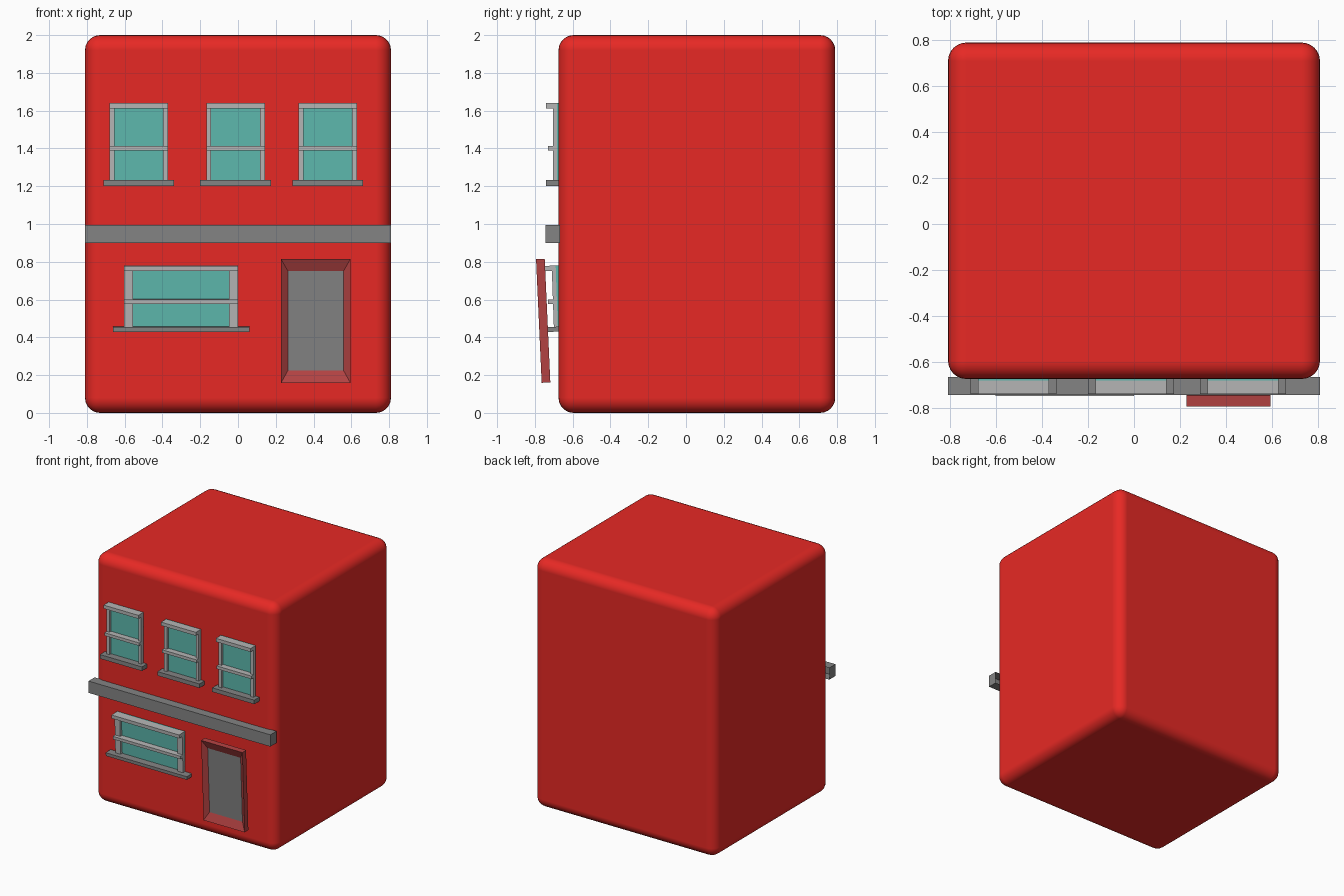
import bpy, bmesh, math
from mathutils import Matrix, Vector

if "Cube" in bpy.data.objects:
    bpy.data.objects.remove(bpy.data.objects["Cube"])


def material(name, rgb):
    m = bpy.data.materials.new(name)
    m.diffuse_color = (*rgb, 1)
    m.use_nodes = True
    m.node_tree.nodes["Principled BSDF"].inputs["Base Color"].default_value = m.diffuse_color
    return m


RED = material("red_wall", (0.8, 0.022, 0.018))
DOOR = material("door_red", (0.45, 0.055, 0.055))
GLASS = material("teal_glass", (0.11, 0.48, 0.42))
LIGHT = material("light_grey", (0.46, 0.46, 0.46))
DARK = material("dark_grey", (0.23, 0.23, 0.23))
WALL = -0.675


def finish(name, bm, *mats):
    me = bpy.data.meshes.new(name)
    bm.to_mesh(me)
    bm.free()
    ob = bpy.data.objects.new(name, me)
    bpy.context.collection.objects.link(ob)
    for m in mats:
        me.materials.append(m)
    return ob


def box(name, x, y, z, mat, tilt=None, open_back=False):
    """Box from (min, max) ranges, optionally tilted by a matrix."""
    bm = bmesh.new()
    bmesh.ops.create_cube(bm, size=1)
    for v in bm.verts:
        v.co = Vector([a + (b - a) * (c + 0.5) for (a, b), c in zip((x, y, z), v.co)])
    if open_back:
        back = [f for f in bm.faces if f.normal.y > 0.9 or f.calc_center_median().y > y[1] - 1e-5]
        bmesh.ops.delete(bm, geom=back, context='FACES')
    if tilt:
        bm.transform(tilt)
    return finish(name, bm, mat)


def lean(y, z, degrees):
    """Rotation about the x axis through (y, z); the top leans forward."""
    p = Vector((0, y, z))
    return Matrix.Translation(p) @ Matrix.Rotation(math.radians(degrees), 4, 'X') @ Matrix.Translation(-p)


def window(name, x0, x1, z0, z1, side, sill_over, rail, sill_h, tilt=None):
    box(name + "_glass", (x0, x1), (WALL - 0.007, WALL + 0.012), (z0, z1), GLASS, tilt)
    for tag, a in (("left", x0), ("right", x1 - side)):
        box(f"{name}_{tag}_jamb", (a, a + side), (-0.703, WALL + 0.005), (z0, z1), LIGHT, tilt)
    box(name + "_header", (x0, x1), (-0.74, WALL), (z1 - 0.028, z1), LIGHT, tilt)
    box(name + "_rail", (x0, x1), (-0.73, WALL), (rail - 0.012, rail + 0.012), LIGHT, tilt)
    box(name + "_sill", (x0 - sill_over, x1 + sill_over), (-0.74, WALL), (z0, z0 + sill_h), DARK, tilt)


# Rounded building block
body = box("building_body", (-0.81, 0.81), (WALL, 0.79), (0, 2), RED)
bev = body.modifiers.new("rounding", 'BEVEL')
bev.width = 0.08
bev.segments = 6
bpy.context.view_layer.objects.active = body
body.select_set(True)
bpy.ops.object.shade_smooth_by_angle(angle=math.radians(30))
for p in body.data.polygons:
    p.use_smooth = True
bev.harden_normals = True

# Ledge between the floors
box("ledge", (-0.81, 0.81), (-0.745, -0.667), (0.90, 0.995), DARK, open_back=True)

# Upper windows and the wide lower window
for i, cx in enumerate((-0.525, -0.013, 0.475)):
    window(f"upper_window_{i + 1}", cx - 0.155, cx + 0.155, 1.20, 1.64, 0.026, 0.032, 1.402, 0.033)
window("lower_window", -0.603, 0.0, 0.43, 0.78, 0.047, 0.06, 0.59, 0.026, lean(-0.69, 0.55, 2))

# Door: leaning slab with a sloped frame around a recessed panel
bm = bmesh.new()
rings = [[bm.verts.new((x, y, z)) for x, z in ((a, c), (b, c), (b, d), (a, d))]
         for a, b, c, d, y in ((0.228, 0.595, 0.16, 0.815, -0.733),
                               (0.228, 0.595, 0.16, 0.815, -0.779),
                               (0.265, 0.558, 0.225, 0.75, -0.752))]
for r, s in zip(rings, rings[1:]):
    for i in range(4):
        j = (i + 1) % 4
        bm.faces.new((r[i], r[j], s[j], s[i]))
bm.faces.new(rings[0])
bm.faces.new(rings[-1]).material_index = 1
bmesh.ops.recalc_face_normals(bm, faces=bm.faces)
bm.transform(lean(-0.756, 0.487, 2.6))
finish("door", bm, DOOR, DARK)
